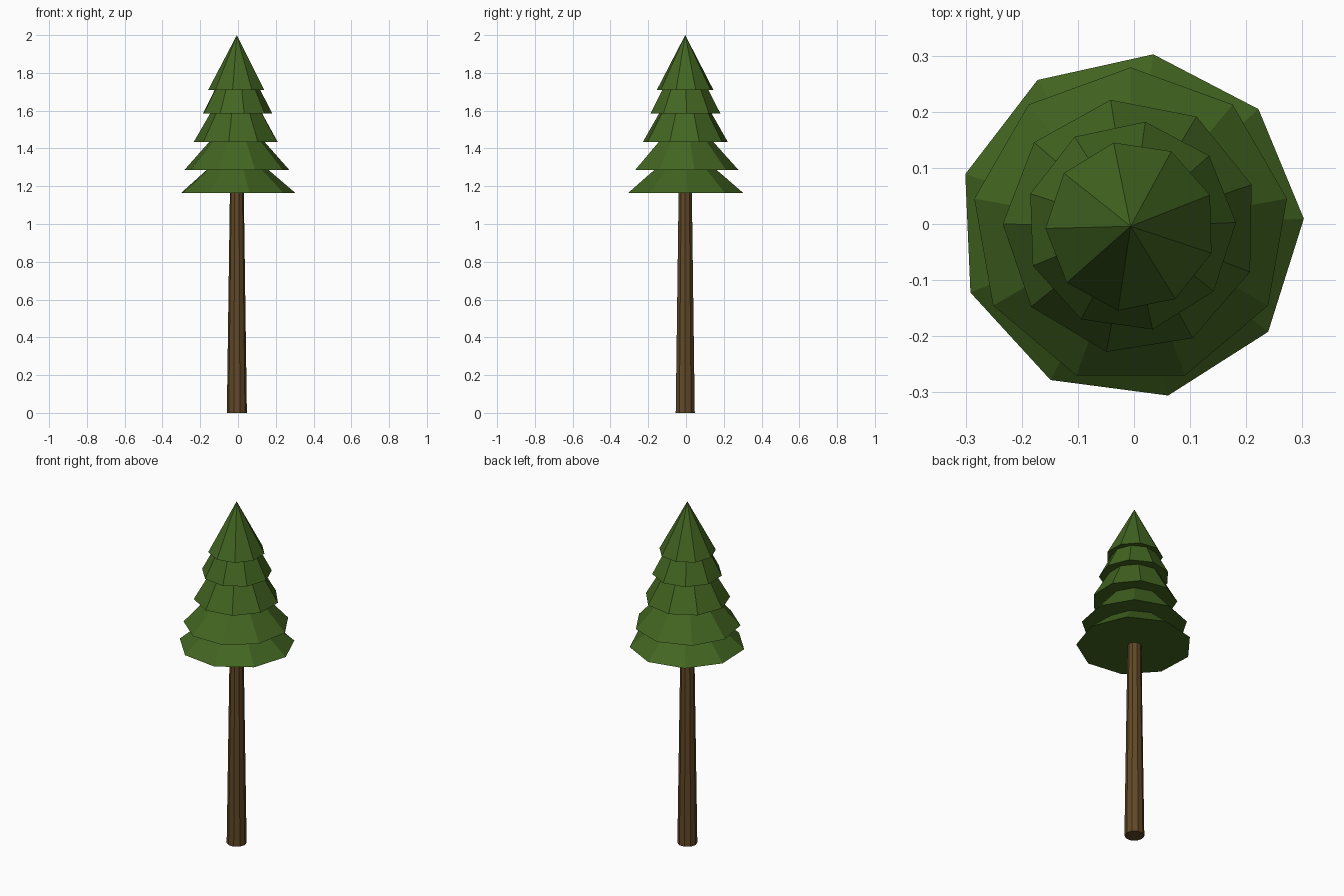
import bpy
from math import radians

if "Cube" in bpy.data.objects:
    bpy.data.objects.remove(bpy.data.objects["Cube"])

CX, CY = -0.006, -0.004


def material(name, color):
    m = bpy.data.materials.new(name)
    m.diffuse_color = color
    m.use_nodes = True
    m.node_tree.nodes["Principled BSDF"].inputs["Base Color"].default_value = m.diffuse_color
    return m


def cone(name, sides, r_low, r_high, z_low, z_high, first_angle, mat):
    # Blender's cone starts its first vertex on +y
    bpy.ops.mesh.primitive_cone_add(
        vertices=sides, radius1=r_low, radius2=r_high, depth=z_high - z_low,
        location=(CX, CY, (z_low + z_high) / 2),
        rotation=(0, 0, radians(first_angle - 90)))
    ob = bpy.context.object
    ob.name = name
    ob.data.materials.append(mat)
    return ob


green = material("foliage", (0.055, 0.13, 0.015, 1))
brown = material("bark", (0.12, 0.065, 0.02, 1))

# Tapered trunk, running up into the foliage
cone("trunk", 10, 0.053, 0.035, 0.0, 1.30, 0, brown)

# Foliage tiers, bottom to top: radius, base height, apex height, angle of a corner
tiers = [
    (0.309, 1.165, 1.43, 2.5),
    (0.283, 1.285, 1.60, 10),
    (0.228, 1.435, 1.83, 19),
    (0.188, 1.585, 1.95, 2),
    (0.152, 1.710, 2.00, 21.5),
]
for i, (r, z0, z1, a) in enumerate(tiers, 1):
    cone(f"foliage_tier_{i}", 9, r, 0, z0, z1, a, green)
